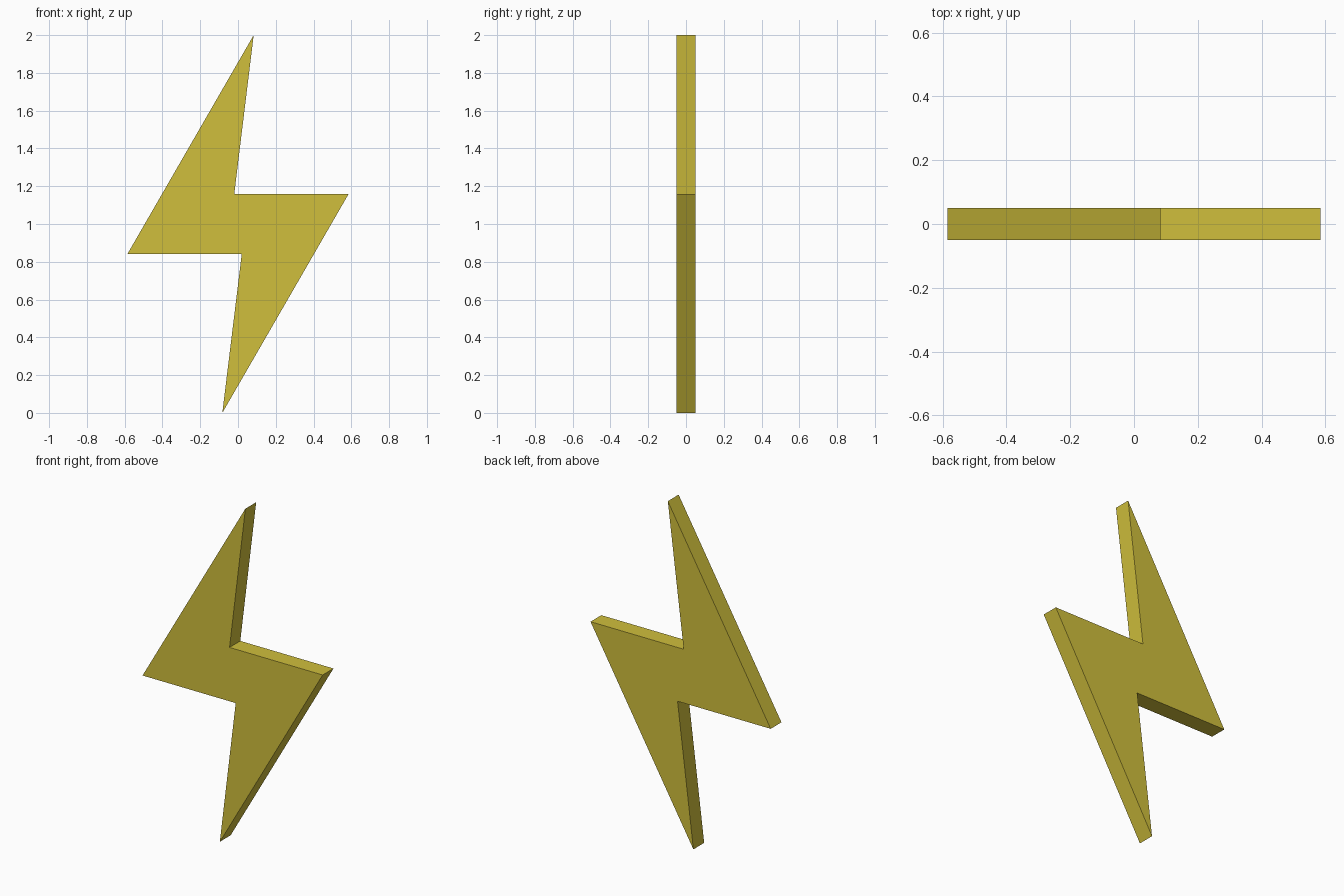
import bpy
import bmesh
from mathutils import Vector

cube = bpy.data.objects.get("Cube")
if cube:
    bpy.data.objects.remove(cube, do_unlink=True)

# Single flat yellow
yellow = bpy.data.materials.new("mustard_yellow")
yellow.use_nodes = True
color = (0.63, 0.52, 0.045, 1)
yellow.diffuse_color = color
yellow.node_tree.nodes["Principled BSDF"].inputs["Base Color"].default_value = color

# Half outline: tip, inner notch, outer shoulder; the rest is its half turn
HALF = [(0.083, 1.0), (-0.02, 0.158), (0.585, 0.158)]
THICKNESS = 0.1
outline = HALF + [(-x, -z) for x, z in HALF]

# Extruded lightning bolt plate
bm = bmesh.new()
front = bm.faces.new([bm.verts.new((x, -THICKNESS / 2, z + 1)) for x, z in outline])
result = bmesh.ops.extrude_face_region(bm, geom=[front], use_keep_orig=True)
moved = [v for v in result["geom"] if isinstance(v, bmesh.types.BMVert)]
bmesh.ops.translate(bm, verts=moved, vec=Vector((0, THICKNESS, 0)))
bmesh.ops.recalc_face_normals(bm, faces=bm.faces)

mesh = bpy.data.meshes.new("lightning_bolt")
bm.to_mesh(mesh)
bm.free()
mesh.materials.append(yellow)
bolt = bpy.data.objects.new("lightning_bolt", mesh)
bpy.context.collection.objects.link(bolt)
